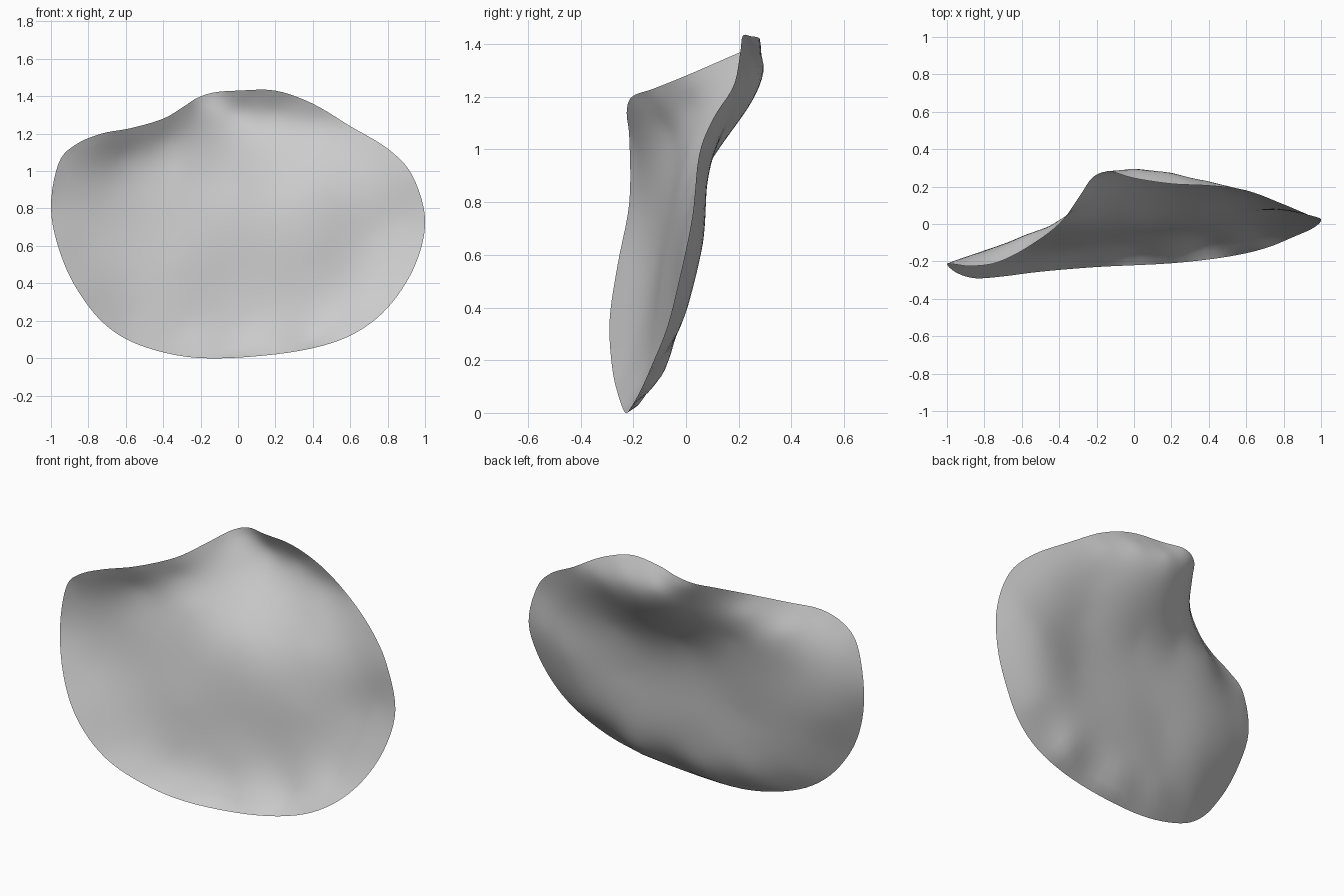
import bpy
import math
from mathutils import Vector

cube = bpy.data.objects.get("Cube")
if cube:
    bpy.data.objects.remove(cube, do_unlink=True)

# Rim of the shell, counter-clockwise from the right tip: x, z, depth y
RIM = [(1, .75, .025), (.93, .98, .05), (.8, 1.12, .105), (.6, 1.24, .18),
       (.4, 1.36, .205), (.2, 1.43, .215), (0, 1.43, .245), (-.13, 1.42, .28),
       (-.22, 1.39, .25), (-.29, 1.345, .15), (-.4, 1.28, 0), (-.57, 1.23, -.125),
       (-.73, 1.2, -.205), (-.87, 1.14, -.225), (-.96, 1.04, -.215), (-1, .8, -.215),
       (-.95, .56, -.26), (-.85, .35, -.29), (-.7, .17, -.28), (-.5, .06, -.255),
       (-.2, 0, -.23), (.2, .02, -.21), (.5, .08, -.175), (.7, .18, -.13),
       (.85, .33, -.07), (.96, .53, -.02)]

# Depths inside the bowl, left to right: x, z, depth y
BOWL = [(-.82, .9, -.15), (-.82, .6, -.185),
        (-.6, 1.08, -.075), (-.6, .85, -.08), (-.6, .6, -.115), (-.6, .4, -.16), (-.6, .2, -.22),
        (-.4, 1.17, .02), (-.3, 1, .015), (-.3, .7, -.06), (-.3, .5, -.095),
        (-.3, .3, -.12), (-.3, .12, -.165), (-.17, 1.26, .22),
        (0, 1.32, .295), (0, 1.22, .265), (0, 1.1, .18), (0, .9, .035),
        (0, .65, -.035), (0, .45, -.055), (0, .25, -.085), (0, .1, -.13),
        (.2, 1.32, .27), (.4, 1.26, .228), (.4, 1.1, .165), (.4, .9, .065),
        (.4, .6, 0), (.4, .4, -.02), (.4, .25, -.05), (.4, .13, -.1),
        (.7, 1.03, .11), (.73, .85, .078), (.73, .65, .065), (.73, .45, .015),
        (.68, .28, -.05), (.88, .75, .06)]


def bend(r2):
    """Thin-plate kernel of a squared distance."""
    return r2 * math.log(r2) if r2 > 1e-12 else 0.0


def solve(rows):
    """Gaussian elimination on an augmented matrix."""
    n = len(rows)
    for i in range(n):
        p = max(range(i, n), key=lambda k: abs(rows[k][i]))
        rows[i], rows[p] = rows[p], rows[i]
        for k in range(i + 1, n):
            f = rows[k][i] / rows[i][i]
            if f:
                rows[k] = [a - f * b for a, b in zip(rows[k], rows[i])]
    out = [0.0] * n
    for i in reversed(range(n)):
        known = sum(rows[i][j] * out[j] for j in range(i + 1, n))
        out[i] = (rows[i][n] - known) / rows[i][i]
    return out


def fit_sheet(points):
    """Return a smooth depth function passing through the points."""
    rows = []
    for x, z, y in points:
        row = [bend((x - a) ** 2 + (z - b) ** 2) for a, b, _ in points]
        rows.append(row + [1, x, z, y])
    for axis in (lambda p: 1, lambda p: p[0], lambda p: p[1]):
        rows.append([axis(p) for p in points] + [0, 0, 0, 0])
    w = solve(rows)

    def depth(x, z):
        s = w[-3] + w[-2] * x + w[-1] * z
        return s + sum(c * bend((x - a) ** 2 + (z - b) ** 2)
                       for c, (a, b, _) in zip(w, points))
    return depth


def smooth_loop(points, steps):
    """Closed Catmull-Rom loop through the points."""
    n, loop = len(points), []
    for i in range(n):
        a, b, c, d = (Vector(points[(i + k) % n]) for k in (-1, 0, 1, 2))
        for s in range(steps):
            t = s / steps
            loop.append(b + (c - a) * t / 2 + (a * 2 - b * 5 + c * 4 - d) * t * t / 2
                        + (b * 3 - a - c * 3 + d) * t ** 3 / 2)
    return loop


# Warped shell: rings running from the rim to the middle
RINGS = 26
middle = Vector((0, .72))
depth = fit_sheet(RIM + BOWL)
loop = smooth_loop(RIM, 5)
count = len(loop)
verts, faces = [], []
for r in range(RINGS):
    for p in loop:
        q = middle.lerp(p.xy, 1 - r / RINGS)
        verts.append((q.x, p.z if r == 0 else depth(q.x, q.y), q.y))
verts.append((middle.x, depth(*middle), middle.y))
for r in range(RINGS):
    for i in range(count):
        a, b = r * count + i, r * count + (i + 1) % count
        if r < RINGS - 1:
            faces.append((a, b, b + count, a + count))
        else:
            faces.append((a, b, len(verts) - 1))

mesh = bpy.data.meshes.new("curved_shell")
mesh.from_pydata(verts, [], faces)
shell = bpy.data.objects.new("curved_shell", mesh)
bpy.context.collection.objects.link(shell)

# Plain grey surface
grey = bpy.data.materials.new("light_grey")
grey.use_nodes = True
grey.diffuse_color = (.6, .6, .6, 1)
grey.node_tree.nodes["Principled BSDF"].inputs["Base Color"].default_value = (.6, .6, .6, 1)
mesh.materials.append(grey)

bpy.context.view_layer.objects.active = shell
shell.select_set(True)
bpy.ops.object.shade_smooth_by_angle(angle=math.radians(50))
